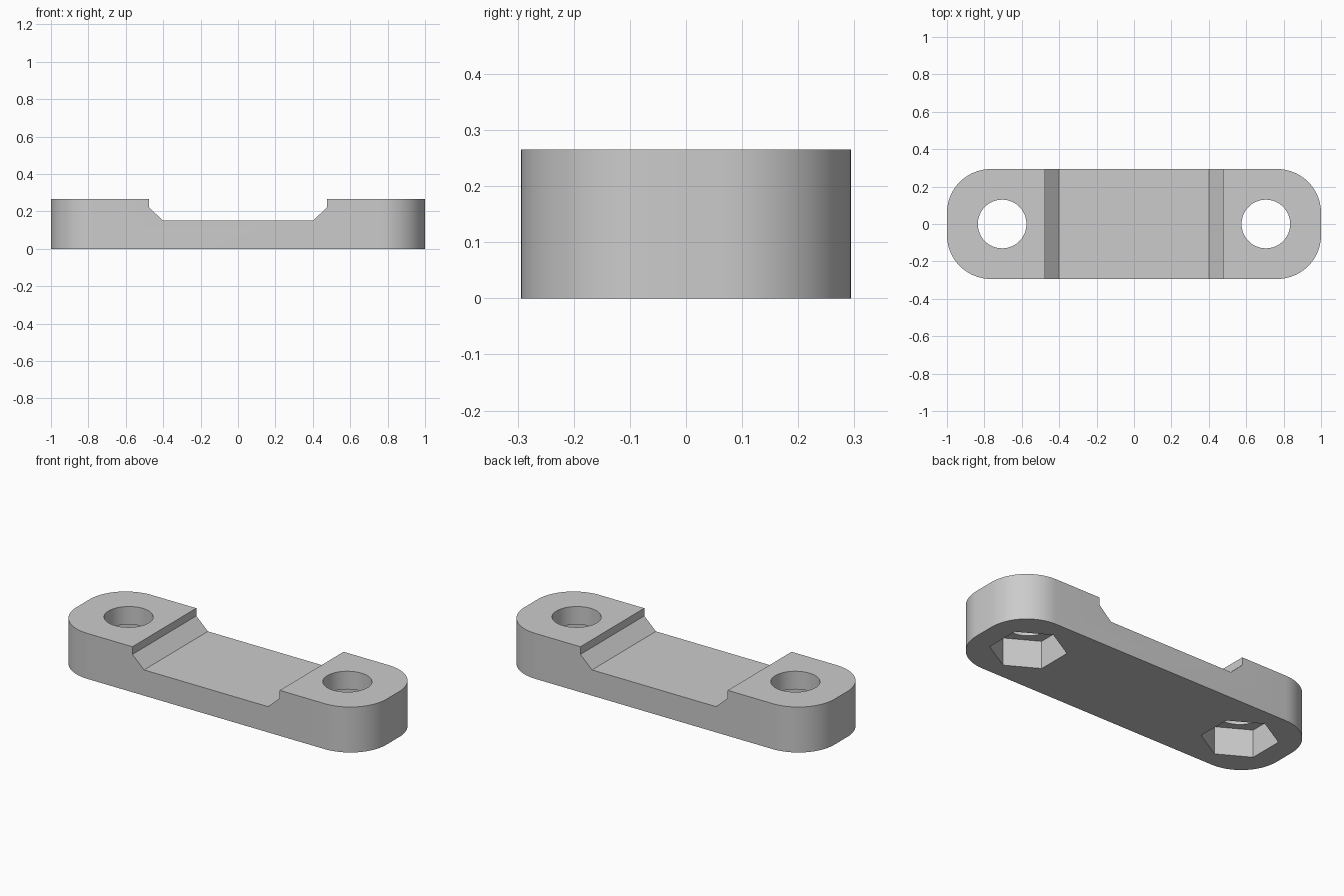
import bpy
import bmesh
from math import sin, cos, pi, radians
from mathutils import Vector

cube = bpy.data.objects.get("Cube")
if cube:
    bpy.data.objects.remove(cube, do_unlink=True)

HEIGHT = 0.265
HALF_X, HALF_Y = 1.0, 0.294
CORNER = 0.235
HOLE_X, HOLE_R = 0.705, 0.13
NUT_R, NUT_DEPTH = 0.2, 0.16

grey = bpy.data.materials.new("plain grey")
grey.use_nodes = True
colour = (0.6, 0.6, 0.6, 1)
grey.diffuse_color = colour
grey.node_tree.nodes["Principled BSDF"].inputs["Base Color"].default_value = colour


def prism(name, points, offset):
    """Extrude a closed outline of 3D points along an offset."""
    bm = bmesh.new()
    face = bm.faces.new([bm.verts.new(p) for p in points])
    extruded = bmesh.ops.extrude_face_region(bm, geom=[face])["geom"]
    moved = [g for g in extruded if isinstance(g, bmesh.types.BMVert)]
    bmesh.ops.translate(bm, verts=moved, vec=Vector(offset))
    bmesh.ops.recalc_face_normals(bm, faces=bm.faces)
    mesh = bpy.data.meshes.new(name)
    bm.to_mesh(mesh)
    bm.free()
    mesh.materials.append(grey)
    obj = bpy.data.objects.new(name, mesh)
    bpy.context.collection.objects.link(obj)
    return obj


def ring(x, z, radius, sides, start=0.0):
    return [(x + radius * cos(start + 2 * pi * i / sides),
             radius * sin(start + 2 * pi * i / sides), z) for i in range(sides)]


# Bar outline with four rounded corners
outline = []
steps = 16
for quarter, (sx, sy) in enumerate([(1, 1), (-1, 1), (-1, -1), (1, -1)]):
    for i in range(steps + 1):
        a = (quarter + i / steps) * pi / 2
        outline.append((sx * (HALF_X - CORNER) + CORNER * cos(a),
                        sy * (HALF_Y - CORNER) + CORNER * sin(a), 0))
bar = prism("clamp_bar", outline, (0, 0, HEIGHT))

# Shallow middle recess with sloped lower sides
half = [(0.40, 0.15), (0.475, 0.22), (0.475, 0.4)]
section = half + [(-x, z) for x, z in reversed(half)]
cutters = [prism("recess_cutter", [(x, -0.5, z) for x, z in section], (0, 1, 0))]

# Bolt holes and hexagonal nut pockets at both ends
for side, x in (("left", HOLE_X), ("right", -HOLE_X)):
    cutters.append(prism(side + "_nut_cutter",
                         ring(x, -0.1, NUT_R, 6, pi / 2), (0, 0, NUT_DEPTH + 0.1)))
    cutters.append(prism(side + "_hole_cutter",
                         ring(x, -0.2, HOLE_R, 64), (0, 0, 0.7)))

for cutter in cutters:
    cutter.hide_render = True
    cut = bar.modifiers.new(cutter.name, "BOOLEAN")
    cut.operation = "DIFFERENCE"
    cut.solver = "EXACT"
    cut.object = cutter

# Bake the cuts and drop the helpers
graph = bpy.context.evaluated_depsgraph_get()
baked = bpy.data.meshes.new_from_object(bar.evaluated_get(graph))
bar.modifiers.clear()
bar.data = baked
baked.name = "clamp_bar"
for cutter in cutters:
    bpy.data.objects.remove(cutter, do_unlink=True)

# Smooth curved walls, crisp edges
bpy.ops.object.select_all(action="DESELECT")
bar.select_set(True)
bpy.context.view_layer.objects.active = bar
bpy.ops.object.shade_smooth_by_angle(angle=radians(30))
